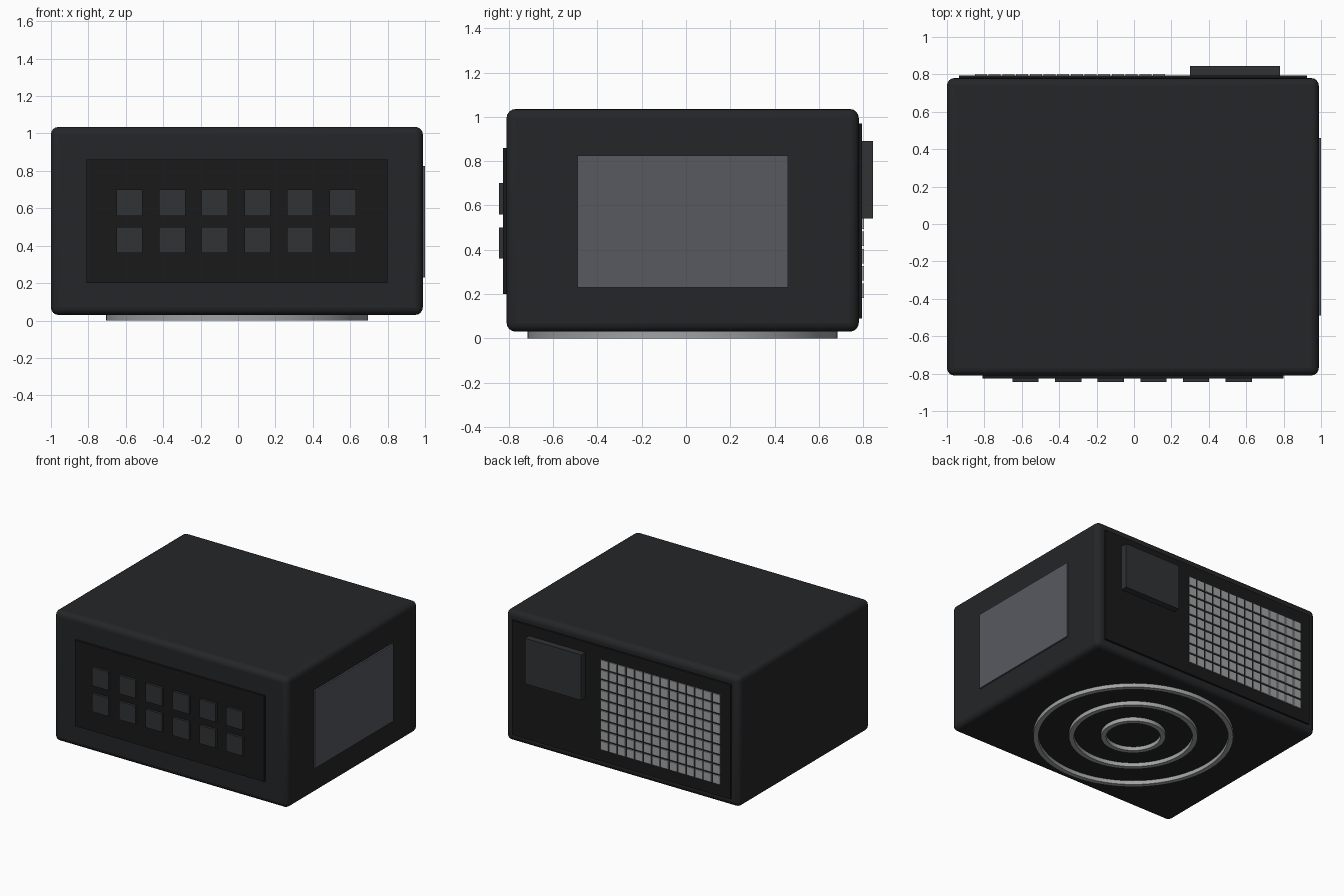
import bpy, bmesh, math
from mathutils import Matrix, Vector

if "Cube" in bpy.data.objects:
    bpy.data.objects.remove(bpy.data.objects["Cube"])


def material(name, r, g, b):
    m = bpy.data.materials.new(name)
    m.diffuse_color = (r, g, b, 1)
    m.use_nodes = True
    m.node_tree.nodes["Principled BSDF"].inputs["Base Color"].default_value = m.diffuse_color
    return m


SHELL = material("shell_black", 0.018, 0.019, 0.021)
PANEL = material("panel_black", 0.010, 0.010, 0.011)
BUTTON = material("button_grey", 0.030, 0.032, 0.036)
SCREEN = material("screen_grey", 0.095, 0.100, 0.118)
METAL = material("metal_grey", 0.35, 0.36, 0.37)


def boxes(name, spans, mat):
    """One object holding a box for each (x0, x1, y0, y1, z0, z1) span."""
    bm = bmesh.new()
    for x0, x1, y0, y1, z0, z1 in spans:
        centre = Vector((x0 + x1, y0 + y1, z0 + z1)) / 2
        size = (x1 - x0, y1 - y0, z1 - z0)
        bmesh.ops.create_cube(bm, size=1, matrix=Matrix.Translation(centre)
                              @ Matrix.Diagonal((*size, 1)))
    return finish(name, bm, mat)


def finish(name, bm, mat):
    me = bpy.data.meshes.new(name)
    bm.to_mesh(me)
    bm.free()
    ob = bpy.data.objects.new(name, me)
    me.materials.append(mat)
    bpy.context.collection.objects.link(ob)
    return ob


def smooth(ob, angle):
    bpy.ops.object.select_all(action='DESELECT')
    bpy.context.view_layer.objects.active = ob
    ob.select_set(True)
    bpy.ops.object.shade_smooth_by_angle(angle=math.radians(angle))


def ring(name, radius, width, z0, z1, centre, mat, n=64):
    """Flat ring with a rectangular section."""
    bm = bmesh.new()
    section = [(radius, z0), (radius, z1), (radius - width, z1), (radius - width, z0)]
    rows = []
    for i in range(n):
        a = 2 * math.pi * i / n
        rows.append([bm.verts.new((centre[0] + r * math.cos(a),
                                   centre[1] + r * math.sin(a), z)) for r, z in section])
    for i in range(n):
        p, q = rows[i], rows[(i + 1) % n]
        for j in range(4):
            k = (j + 1) % 4
            bm.faces.new((p[j], q[j], q[k], p[k]))
    bmesh.ops.recalc_face_normals(bm, faces=bm.faces)
    smooth(finish(name, bm, mat), 30)


# Rounded main housing
body = boxes("housing", [(-1.0, 0.988, -0.81, 0.78, 0.03, 1.035)], SHELL)
bev = body.modifiers.new("rounded_edges", 'BEVEL')
bev.width = 0.04
bev.segments = 4
smooth(body, 35)

# Front panel with two rows of buttons
boxes("front_panel", [(-0.81, 0.80, -0.826, -0.79, 0.20, 0.86)], PANEL)
boxes("front_buttons", [(-0.65 + 0.228 * i, -0.51 + 0.228 * i, -0.845, -0.82, z, z + 0.14)
                        for i in range(6) for z in (0.36, 0.56)], BUTTON)

# Right side screen
boxes("side_screen", [(0.97, 1.0, -0.49, 0.46, 0.23, 0.825)], SCREEN)

# Back panel with connector block and vent tiles
boxes("back_panel", [(-0.935, 0.925, 0.76, 0.795, 0.09, 0.97)], PANEL)
boxes("connector_block", [(0.30, 0.78, 0.79, 0.845, 0.54, 0.89)], BUTTON)
boxes("vent_tiles", [(-0.85 + 0.0732 * i, -0.786 + 0.0732 * i, 0.79, 0.803,
                      0.182 + 0.078 * j, 0.248 + 0.078 * j)
                     for i in range(14) for j in range(9)], METAL)

# Concentric rings underneath
for label, r in (("outer", 0.70), ("middle", 0.45), ("inner", 0.225)):
    ring(label + "_base_ring", r, 0.035, 0.0, 0.035, (-0.006, -0.015), METAL)
